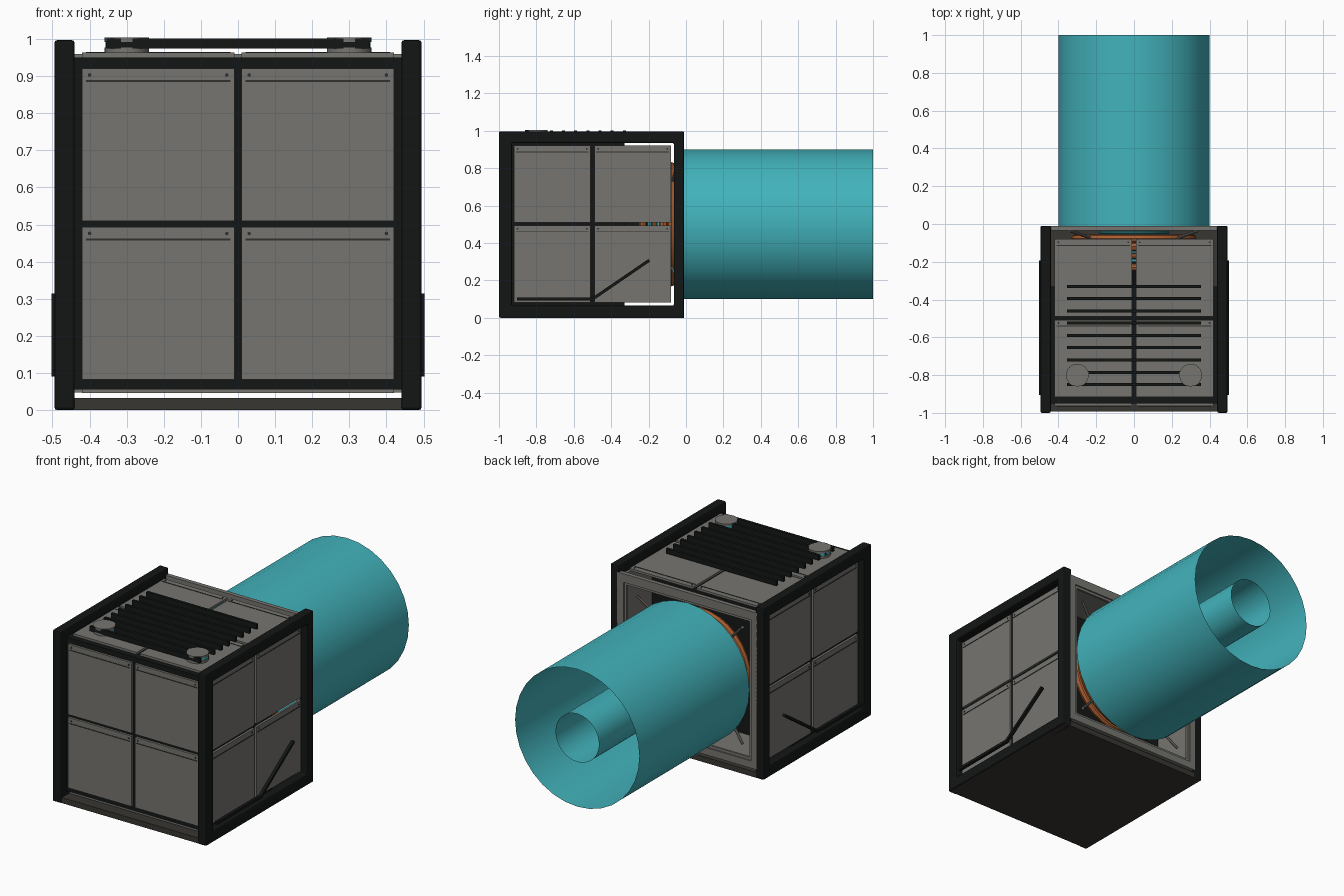
import bpy, bmesh, math
from mathutils import Matrix, Vector

if "Cube" in bpy.data.objects:
    bpy.data.objects.remove(bpy.data.objects["Cube"])

def material(name, rgb):
    m = bpy.data.materials.new(name)
    m.diffuse_color = (*rgb, 1)
    m.use_nodes = True
    m.node_tree.nodes["Principled BSDF"].inputs["Base Color"].default_value = m.diffuse_color
    return m

DARK = material("dark_metal", (0.007, 0.008, 0.008))
PANEL = material("panel_metal", (0.18, 0.178, 0.16))
FLOOR = material("floor_metal", (0.04, 0.037, 0.032))
TRIM = material("trim_metal", (0.03, 0.03, 0.028))
ORANGE = material("copper", (0.4, 0.11, 0.03))
CYAN = material("plume", (0.055, 0.45, 0.5))
C = Vector((0, -0.5, 0.5))  # centre of the housing

def finish(name, bm, mat=None, smooth=False, bevel=0):
    me = bpy.data.meshes.new(name)
    bm.to_mesh(me)
    bm.free()
    ob = bpy.data.objects.new(name, me)
    bpy.context.collection.objects.link(ob)
    if mat:
        me.materials.append(mat)
    if bevel:
        b = ob.modifiers.new("bevel", 'BEVEL')
        b.width, b.segments = bevel, 2
    if smooth:
        bpy.ops.object.select_all(action='DESELECT')
        bpy.context.view_layer.objects.active = ob
        ob.select_set(True)
        bpy.ops.object.shade_smooth_by_angle(angle=math.radians(35))
    return ob

def add_box(bm, centre, size, m=Matrix()):
    bmesh.ops.create_cube(bm, size=1, matrix=m @ Matrix.Translation(centre) @ Matrix.Diagonal((*size, 1)))

def box(name, lo, hi, mat=None, bevel=0):
    bm = bmesh.new()
    lo, hi = Vector(lo), Vector(hi)
    add_box(bm, (lo + hi) / 2, hi - lo)
    return finish(name, bm, mat, bevel=bevel)

def add_cyl(bm, r, depth, m, segs=32):
    bmesh.ops.create_cone(bm, cap_ends=True, segments=segs, radius1=r, radius2=r, depth=depth, matrix=m)

def lathe_y(name, profile, mat, segs=32, closed=False):
    """Spin (radius, y) points round the engine axis."""
    bm = bmesh.new()
    rings = [[bm.verts.new((r * math.cos(a), y, 0.5 + r * math.sin(a)))
              for a in (2 * math.pi * i / segs for i in range(segs))] for r, y in profile]
    pairs = list(zip(rings, rings[1:])) + ([(rings[-1], rings[0])] if closed else [])
    for p, q in pairs:
        for i in range(segs):
            j = (i + 1) % segs
            bm.faces.new((p[i], p[j], q[j], q[i]))
    bmesh.ops.recalc_face_normals(bm, faces=bm.faces)
    return finish(name, bm, mat, smooth=True)

def torus_y(name, R, r, y, mat):
    pts = [(R + r * math.cos(a), y + r * math.sin(a)) for a in (math.pi * k / 4 for k in range(8))]
    return lathe_y(name, pts, mat, closed=True)

def square_ring(name, m, outer, inner, depth, mat=None, bevel=0):
    """Square frame, outer/inner = (u0, u1, v0, v1), extruded along local z."""
    bm = bmesh.new()
    def loop(b, z):
        u0, u1, v0, v1 = b
        return [bm.verts.new(m @ Vector(p)) for p in ((u0, v0, z), (u1, v0, z), (u1, v1, z), (u0, v1, z))]
    loops = [loop(outer, 0), loop(outer, depth), loop(inner, depth), loop(inner, 0)]
    for k in range(4):
        p, q = loops[k], loops[(k + 1) % 4]
        for i in range(4):
            j = (i + 1) % 4
            bm.faces.new((p[i], p[j], q[j], q[i]))
    bmesh.ops.recalc_face_normals(bm, faces=bm.faces)
    return finish(name, bm, mat, bevel=bevel)

def basis(u, v, n, origin):
    m = Matrix((u, v, n)).transposed().to_4x4()
    m.translation = origin
    return m

X, Y, Z = Vector((1, 0, 0)), Vector((0, 1, 0)), Vector((0, 0, 1))

# Inner core, plate under it, floor plate
box("core", (-0.45, -0.95, 0.055), (0.45, -0.33, 0.95), DARK)
box("core_underside", (-0.42, -0.95, 0.046), (0.42, -0.08, 0.055), PANEL)
box("floor_plate", (-0.488, -0.992, 0), (0.488, -0.012, 0.032), FLOOR)

# Side frames
for side, x in (("left", -0.495), ("right", 0.44)):
    square_ring(side + "_frame", basis(Y, Z, X, Vector((x, 0, 0))),
                (-1, -0.01, 0, 0.997), (-0.93, -0.065, 0.065, 0.935), 0.055, DARK, 0.008)

# Rear frame round the engine opening, with a thin inner lip
square_ring("rear_frame", basis(X, Z, -Y, Vector((0, -0.01, 0.5))),
            (-0.45, 0.45, -0.452, 0.46), (-0.41, 0.41, -0.41, 0.41), 0.025, PANEL)
square_ring("rear_lip", basis(X, Z, -Y, Vector((0, -0.018, 0.5))),
            (-0.41, 0.41, -0.41, 0.41), (-0.395, 0.395, -0.395, 0.395), 0.012, PANEL)

# Four panels per face, each with a seam strip and two rivets
faces = {"front": (X, Z, -Y), "right": (Y, Z, X), "left": (-Y, Z, -X), "top": (X, Y, Z)}
for face, (u, v, n) in faces.items():
    m = basis(u, v, n, C)
    panels, trim = bmesh.new(), bmesh.new()
    for a in (-0.215, 0.215):
        for b in (-0.212, 0.215):
            add_box(panels, (a, b, 0.4565), (0.41, 0.41, 0.013), m)
            add_box(trim, (a, b + 0.172, 0.463), (0.39, 0.005, 0.004), m)
            for s in (-0.185, 0.185):
                add_cyl(trim, 0.005, 0.005, m @ Matrix.Translation((a + s, b + 0.188, 0.463)), 8)
    finish(face + "_panels", panels, PANEL)
    finish(face + "_panel_trim", trim, TRIM)

# Roof louvres
bm = bmesh.new()
for i in range(9):
    add_box(bm, (0, -0.33 - 0.065 * i, 0.988), (0.71, 0.016, 0.028))
finish("roof_louvres", bm, DARK)

# Roof pods: grey base and cap, glowing middle
grey, glow = bmesh.new(), bmesh.new()
for x in (-0.3, 0.3):
    for bm, r, z0, z1 in ((grey, 0.06, 0.96, 0.977), (glow, 0.057, 0.977, 0.993), (grey, 0.06, 0.992, 1.004)):
        add_cyl(bm, r, z1 - z0, Matrix.Translation((x, -0.8, (z0 + z1) / 2)), 24)
finish("roof_pods", grey, PANEL, smooth=True)
finish("roof_pod_glow", glow, CYAN, smooth=True)

# Bent side rails
path = [Vector((0, -0.9, 0.1)), Vector((0, -0.5, 0.1)), Vector((0, -0.2, 0.305))]
for side, s in (("left", -1), ("right", 1)):
    bm = bmesh.new()
    for p, q in zip(path, path[1:]):
        d = q - p
        m = Matrix.Translation((p + q) / 2 + X * 0.493 * s) @ Matrix.Rotation(math.atan2(d.z, d.y), 4, 'X')
        add_box(bm, (0, 0, 0), (0.018, d.length + 0.008, 0.016), m)
    finish(side + "_rail", bm, DARK)

# Engine bell with alternating coils
bell = [(0.1, -0.34), (0.13, -0.28), (0.19, -0.2), (0.25, -0.13), (0.31, -0.07)]
lathe_y("engine_bell", bell, DARK)
coils = [(0.31, 0.022, -0.077, ORANGE), (0.31, 0.024, -0.12, ORANGE), (0.26, 0.012, -0.145, CYAN),
         (0.24, 0.014, -0.17, ORANGE), (0.215, 0.01, -0.195, CYAN), (0.19, 0.02, -0.23, ORANGE),
         (0.18, 0.008, -0.045, CYAN)]
for i, (R, r, y, mat) in enumerate(coils):
    torus_y(f"engine_coil_{i + 1}", R, r, y, mat)

# Corner struts from bell to rear frame
bm = bmesh.new()
for sx in (-1, 1):
    for sz in (-1, 1):
        p, q = Vector((0.23 * sx, -0.075, 0.5 + 0.23 * sz)), Vector((0.34 * sx, -0.035, 0.5 + 0.34 * sz))
        d = q - p
        add_cyl(bm, 0.008, d.length, Matrix.Translation((p + q) / 2) @ d.to_track_quat('Z', 'Y').to_matrix().to_4x4(), 8)
finish("engine_struts", bm, PANEL, smooth=True)

# Exhaust plume: open outer and inner tubes
lathe_y("outer_plume", [(0.4, -0.012), (0.4, 1)], CYAN)
lathe_y("inner_plume", [(0.14, -0.012), (0.14, 1)], CYAN)
